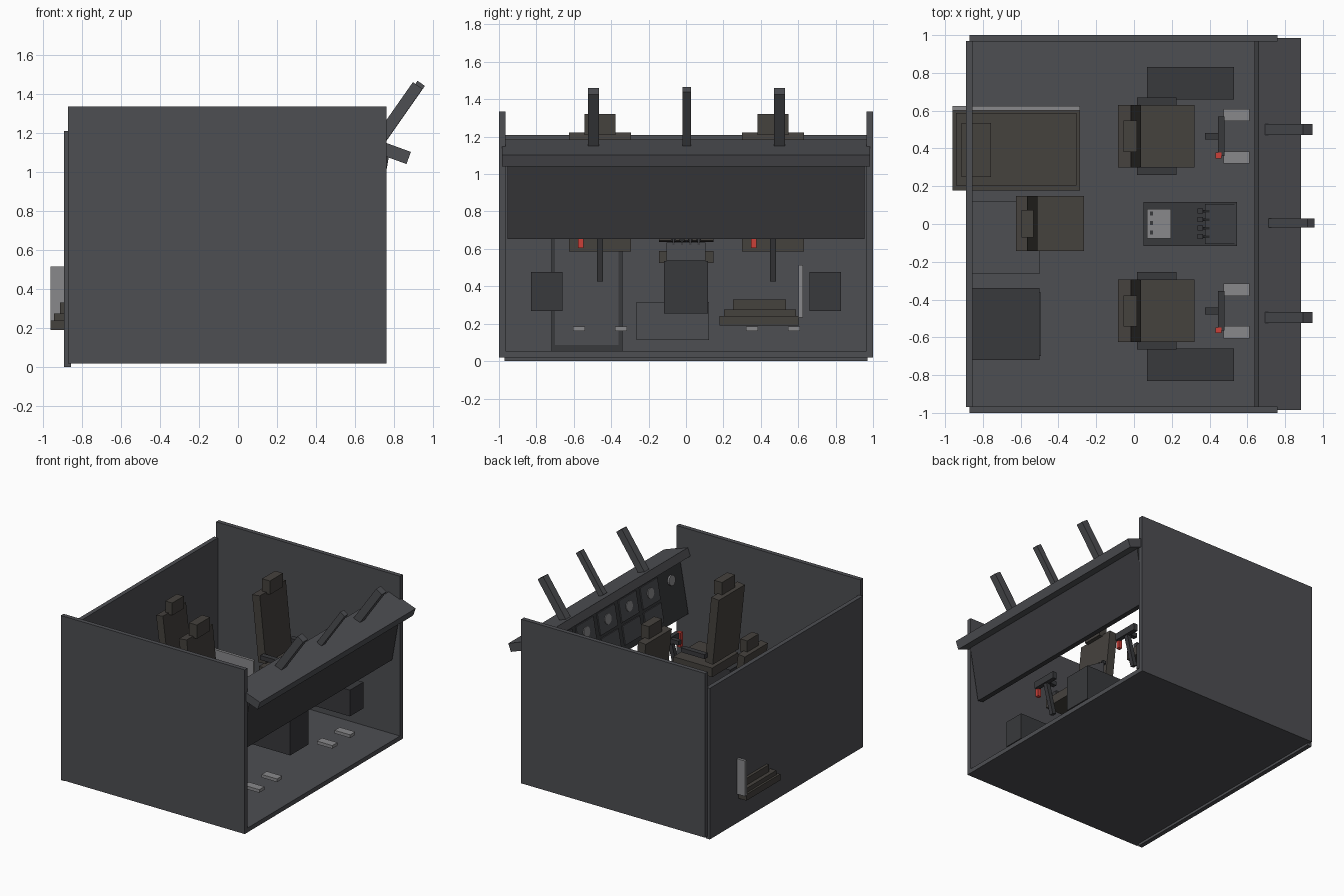
import bpy, bmesh
from math import radians, sin, cos, atan2, hypot
from mathutils import Matrix, Vector

if "Cube" in bpy.data.objects:
    bpy.data.objects.remove(bpy.data.objects["Cube"])


def material(name, rgb):
    m = bpy.data.materials.new(name)
    m.diffuse_color = (*rgb, 1)
    m.use_nodes = True
    m.node_tree.nodes["Principled BSDF"].inputs["Base Color"].default_value = m.diffuse_color
    return m


WALL = material("wall_grey", (0.075, 0.077, 0.085))
DARK = material("dark_grey", (0.04, 0.041, 0.045))
BROWN = material("seat_brown", (0.06, 0.054, 0.048))
LIGHT = material("light_grey", (0.25, 0.25, 0.26))
RED = material("red", (0.6, 0.05, 0.04))


def finish(name, bm, mat, matrix=None):
    if matrix:
        bm.transform(matrix)
    me = bpy.data.meshes.new(name)
    bm.to_mesh(me)
    bm.free()
    me.materials.append(mat)
    ob = bpy.data.objects.new(name, me)
    bpy.context.collection.objects.link(ob)
    return ob


def slab(name, centre, size, tilt, mat):
    """Box tilted about the y axis (positive tilt moves its top towards +x)."""
    bm = bmesh.new()
    bmesh.ops.create_cube(bm, size=1)
    m = (Matrix.Translation(centre) @ Matrix.Rotation(radians(tilt), 4, 'Y')
         @ Matrix.Diagonal((*size, 1)))
    return finish(name, bm, mat, m)


def box(name, x, y, z, mat):
    c = [(a + b) / 2 for a, b in (x, y, z)]
    s = [abs(b - a) for a, b in (x, y, z)]
    return slab(name, c, s, 0, mat)


def bar(name, p, q, y, w, t, mat):
    """Square bar from p to q in the xz plane."""
    dx, dz = q[0] - p[0], q[1] - p[1]
    return slab(name, ((p[0] + q[0]) / 2, y, (p[1] + q[1]) / 2),
                (t, w, hypot(dx, dz)), math_deg(atan2(dx, dz)), mat)


def math_deg(a):
    return a * 57.29578


# cabin shell
box("floor", (-0.87, 0.76), (-0.97, 0.97), (0.02, 0.055), WALL)
box("back_wall", (-0.89, -0.855), (-0.97, 0.97), (0, 1.21), WALL)
for s, n in ((1, "left"), (-1, "right")):
    box(n + "_side_wall", (-0.87, 0.76), (s * 0.965, s * 1.0), (0.02, 1.335), WALL)
    box(n + "_side_console", (0.07, 0.53), (s * 0.66, s * 0.83), (0.267, 0.477), DARK)

# glare shield and window posts
slab("glare_shield", (0.761, 0, 1.112), (0.24, 1.97, 0.066), 20, WALL)
for y, w, tip in ((0.5, 0.06, (0.92, 1.442)), (-0.495, 0.06, (0.92, 1.442)),
                  (0.005, 0.046, (0.938, 1.453))):
    foot = (tip[0] - 0.36 * sin(radians(35)), tip[1] - 0.36 * cos(radians(35)))
    bar("window_post", foot, tip, y, w, w, WALL)

# instrument panel with displays and dials on its aft face
PC, TILT = Vector((0.71, 0, 0.868)), 10
slab("instrument_panel", PC, (0.05, 1.91, 0.43), TILT, DARK)
rot = Matrix.Rotation(radians(TILT), 4, 'Y')


def on_panel(y, h, depth):
    return PC + rot @ Vector((-0.025 - depth, y, h))


for i in range(-2, 3):
    for h, height in ((0.095, 0.17), (-0.09, 0.15)):
        slab("display", on_panel(i * 0.27, h, 0.003), (0.012, 0.22, height), TILT, WALL)
for i in range(-3, 4):
    bm = bmesh.new()
    bmesh.ops.create_cone(bm, cap_ends=True, segments=16, radius1=0.04,
                          radius2=0.04, depth=0.014)
    m = Matrix.Translation(on_panel(i * 0.27, 0.1, 0.008)) @ rot @ Matrix.Rotation(radians(90), 4, 'Y')
    finish("dial", bm, LIGHT, m)


# seats: cushion, leaning backrest, headrest
def seat(n, y, w, back, front, zc, zb, zt, zh):
    k = w / 0.33
    box(n + "_cushion", (back + 0.06 * k, front), (y - w / 2, y + w / 2), zc, BROWN)
    t = 0.068 * k
    bar(n + "_backrest", (back + t / 2 + 0.055, zb), (back + t / 2, zt), y, w, t, BROWN)
    box(n + "_headrest", (back + 0.03, back + 0.03 + 0.07 * k),
        (y - 0.25 * w, y + 0.25 * w), (zt - 0.01, zh), BROWN)


for n, y in (("left_pilot", 0.465), ("right_pilot", -0.46)):
    seat(n, y, 0.33, -0.085, 0.32, (0.585, 0.658), 0.69, 1.22, 1.32)
    for s in (1, -1):
        box(n + "_armrest", (0.015, 0.225), (y + s * 0.163, y + s * 0.205), (0.735, 0.77), DARK)
        # rudder pedals
        box(n + "_pedal", (0.475, 0.612), (y + s * 0.08, y + s * 0.145), (0.16, 0.185), LIGHT)
    # control yoke
    bar(n + "_yoke_column", (0.392, 0.43), (0.458, 0.69), y, 0.034, 0.034, DARK)
    box(n + "_yoke_bar", (0.445, 0.48), (y - 0.105, y + 0.105), (0.665, 0.72), DARK)
    box(n + "_yoke_hub", (0.375, 0.45), (y - 0.018, y + 0.018), (0.675, 0.71), DARK)
    box(n + "_yoke_grip", (0.432, 0.462), (y - 0.117, y - 0.087), (0.605, 0.72), RED)
seat("observer", 0.002, 0.292, -0.625, -0.265, (0.525, 0.588), 0.64, 1.08, 1.17)

# centre console: body, sloped throttle quadrant, keypad, levers
box("centre_console", (0.05, 0.545), (-0.117, 0.117), (0.255, 0.535), DARK)
bm = bmesh.new()
tri = [bm.verts.new((x, -0.105, z)) for x, z in
       ((0.375, 0.53), (0.542, 0.53), (0.542, 0.537), (0.375, 0.635))]
ext = bmesh.ops.extrude_face_region(bm, geom=[bm.faces.new(tri)])
bmesh.ops.translate(bm, vec=(0, 0.21, 0),
                    verts=[v for v in ext["geom"] if isinstance(v, bmesh.types.BMVert)])
bmesh.ops.recalc_face_normals(bm, faces=bm.faces)
finish("throttle_quadrant", bm, WALL)
for i in range(4):
    y = -0.067 + i * 0.045
    bar("throttle_lever", (0.41, 0.6), (0.355, 0.655), y, 0.012, 0.014, DARK)
    box("lever_knob", (0.335, 0.365), (y - 0.013, y + 0.013), (0.64, 0.665), DARK)
box("keypad", (0.07, 0.195), (-0.076, 0.08), (0.53, 0.548), LIGHT)
for i in range(3):
    box("key", (0.085, 0.1), (-0.055 + i * 0.05, -0.035 + i * 0.05), (0.545, 0.555), DARK)

# rear cabinet with door, and low locker
box("cabinet", (-0.86, -0.5), (-0.72, -0.34), (0.055, 0.9), DARK)
box("cabinet_door", (-0.505, -0.492), (-0.7, -0.362), (0.087, 0.87), WALL)
box("low_locker", (-0.86, -0.5), (-0.265, 0.122), (0.112, 0.316), WALL)

# bunk
box("bunk_base", (-0.96, -0.285), (0.178, 0.605), (0.19, 0.24), BROWN)
box("bunk_mattress", (-0.943, -0.305), (0.203, 0.588), (0.235, 0.275), BROWN)
box("bunk_pillow", (-0.912, -0.757), (0.25, 0.535), (0.27, 0.33), BROWN)
box("bunk_rail", (-0.96, -0.285), (0.602, 0.625), (0.232, 0.515), LIGHT)
